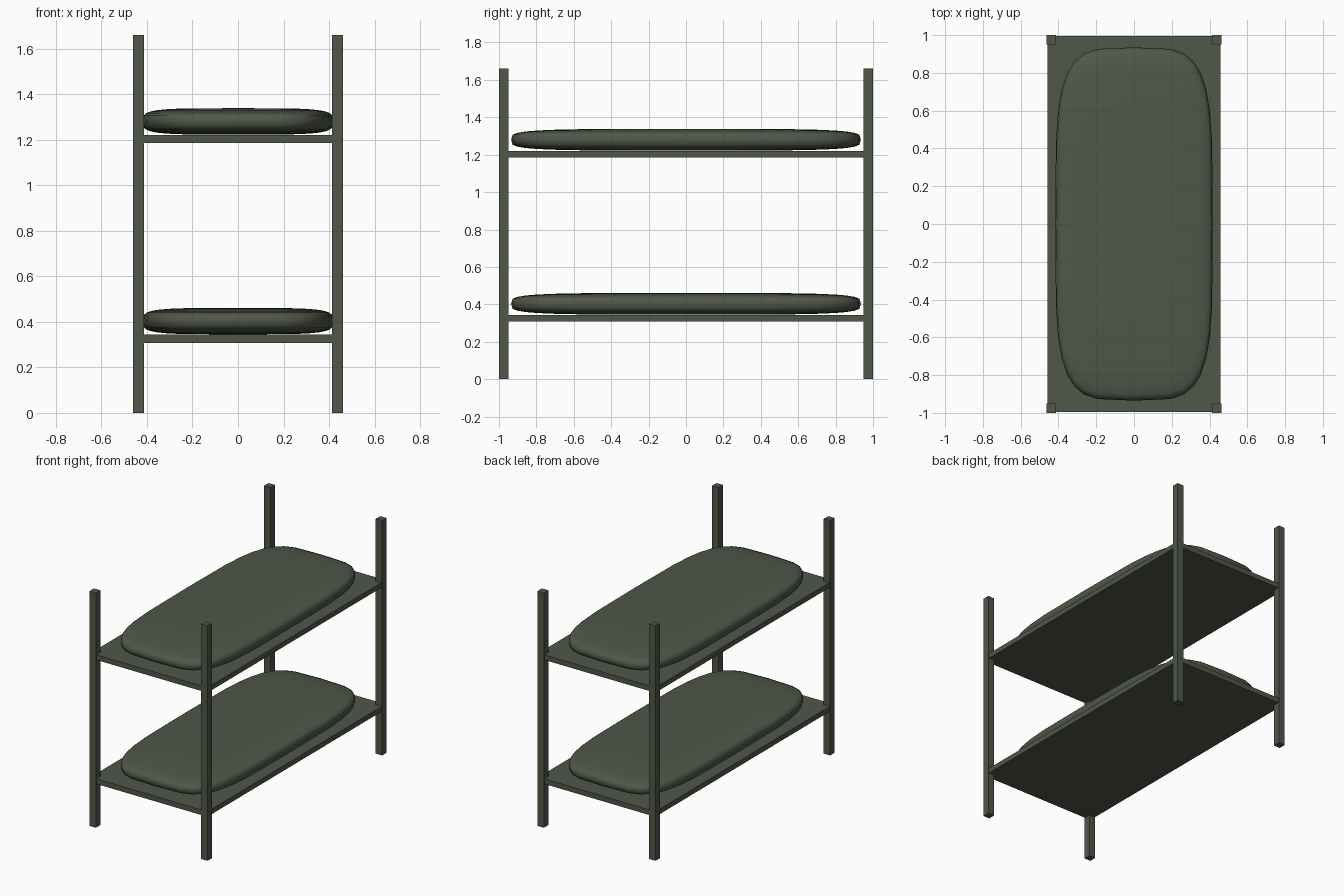
import bpy
import bmesh
import math

cube = bpy.data.objects.get("Cube")
if cube:
    bpy.data.objects.remove(cube, do_unlink=True)

# Single drab green colour
green = bpy.data.materials.new("drab_green")
green.use_nodes = True
colour = (0.08, 0.095, 0.066, 1)
green.diffuse_color = colour
green.node_tree.nodes["Principled BSDF"].inputs["Base Color"].default_value = colour


def add_object(name, bm, smooth=False):
    mesh = bpy.data.meshes.new(name)
    bm.to_mesh(mesh)
    bm.free()
    mesh.materials.append(green)
    for face in mesh.polygons:
        face.use_smooth = smooth
    obj = bpy.data.objects.new(name, mesh)
    bpy.context.collection.objects.link(obj)
    return obj


def box(name, size, centre):
    bm = bmesh.new()
    bmesh.ops.create_cube(bm, size=1)
    bmesh.ops.scale(bm, vec=size, verts=bm.verts)
    bmesh.ops.translate(bm, vec=centre, verts=bm.verts)
    return add_object(name, bm)


def puff(value, power=2 / 4.3):
    """Push a sphere coordinate outward towards a box."""
    return math.copysign(abs(value) ** power, value) if abs(value) > 1e-5 else 0


def cushion(name, half_size, centre):
    bm = bmesh.new()
    bmesh.ops.create_uvsphere(bm, u_segments=32, v_segments=16, radius=1)
    for v in bm.verts:
        r = math.hypot(v.co.x, v.co.y)
        ring = puff(r)
        if ring:
            v.co.x = ring * puff(v.co.x / r)
            v.co.y = ring * puff(v.co.y / r)
        v.co.z = puff(v.co.z)
    bmesh.ops.scale(bm, vec=half_size, verts=bm.verts)
    bmesh.ops.translate(bm, vec=centre, verts=bm.verts)
    return add_object(name, bm, smooth=True)


# Four corner posts
for x, side in ((-1, "right"), (1, "left")):
    for y, end in ((-1, "front"), (1, "back")):
        box(f"{end}_{side}_post", (0.05, 0.05, 1.66), (x * 0.437, y * 0.975, 0.83))

# Two bunks, each a board with a soft mattress on it
for level, z in (("lower", 0.308), ("upper", 1.185)):
    box(f"{level}_board", (0.914, 1.99, 0.036), (0, 0, z + 0.018))
    cushion(f"{level}_mattress", (0.417, 0.935, 0.058), (0, 0, z + 0.095))
